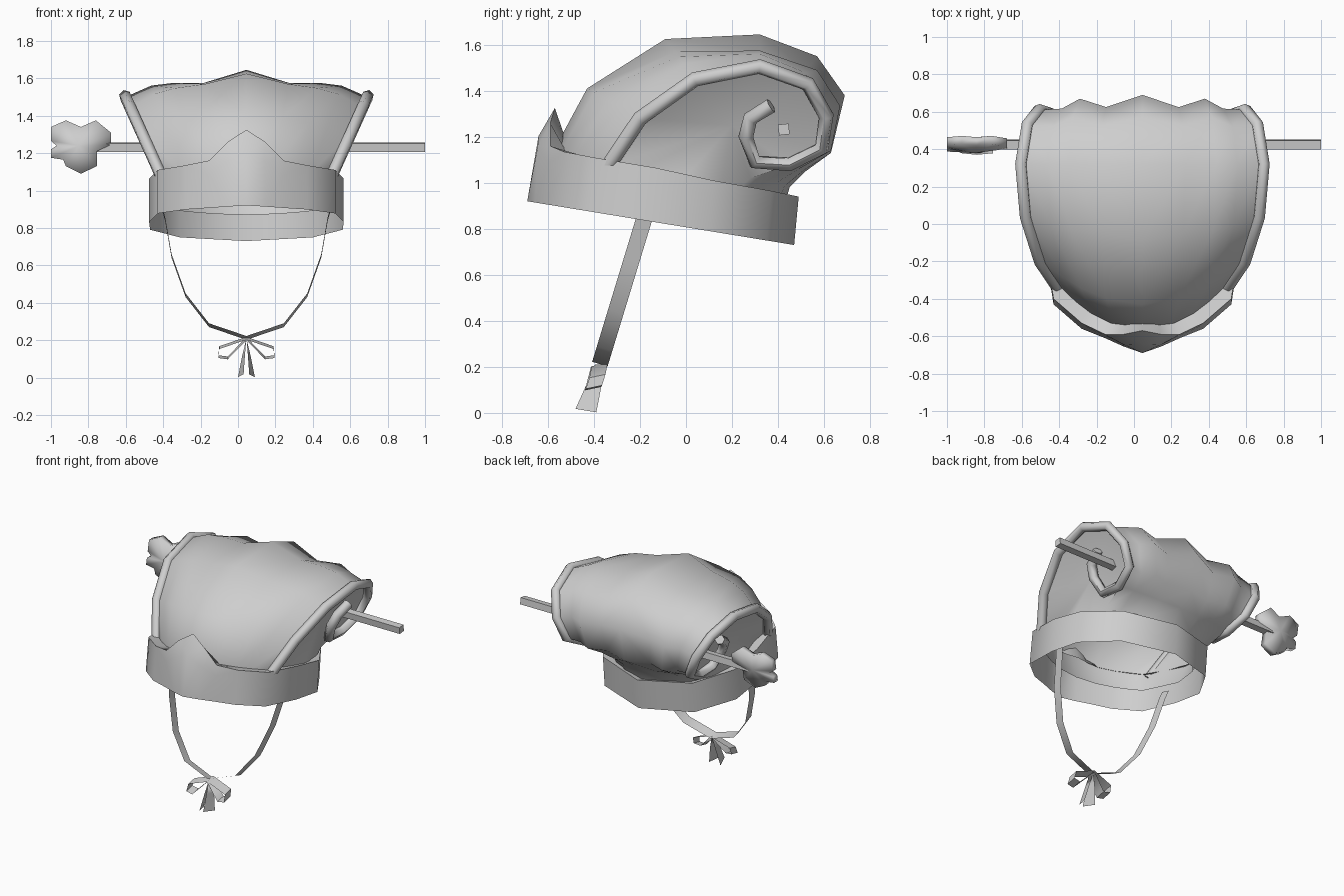
import bpy, bmesh
from mathutils import Vector

cube = bpy.data.objects.get("Cube")
if cube:
    bpy.data.objects.remove(cube, do_unlink=True)

CENTRE = 0.045  # the hat sits slightly off the middle of the pin

cloth = bpy.data.materials.new("plain grey")
cloth.use_nodes = True
cloth.diffuse_color = (0.62, 0.62, 0.62, 1)
cloth.node_tree.nodes["Principled BSDF"].inputs["Base Color"].default_value = (0.62, 0.62, 0.62, 1)


def finish(ob, mirror, angle):
    ob.data.materials.clear()
    ob.data.materials.append(cloth)
    bpy.ops.object.select_all(action='DESELECT')
    ob.select_set(True)
    bpy.context.view_layer.objects.active = ob
    bpy.ops.object.shade_smooth_by_angle(angle=angle)
    if mirror:
        ob.location.x = CENTRE
        mod = ob.modifiers.new("mirror", 'MIRROR')
        mod.merge_threshold = 0.001
    return ob


def make(name, bm, mirror=True, angle=0.8):
    bmesh.ops.remove_doubles(bm, verts=bm.verts, dist=0.0005)
    bmesh.ops.recalc_face_normals(bm, faces=bm.faces)
    mesh = bpy.data.meshes.new(name)
    bm.to_mesh(mesh)
    bm.free()
    ob = bpy.data.objects.new(name, mesh)
    bpy.context.collection.objects.link(ob)
    return finish(ob, mirror, angle)


def sheet(bm, rows):
    grid = [[bm.verts.new(p) for p in row] for row in rows]
    for a, b in zip(grid, grid[1:]):
        for i in range(len(a) - 1):
            bm.faces.new((a[i], a[i + 1], b[i + 1], b[i]))
    return grid


def tube(name, points, radius, resolution, mirror, tilt=0):
    curve = bpy.data.curves.new(name, 'CURVE')
    curve.dimensions = '3D'
    curve.bevel_depth = radius
    curve.bevel_resolution = resolution
    curve.use_fill_caps = True
    spline = curve.splines.new('POLY')
    spline.points.add(len(points) - 1)
    for sp, p in zip(spline.points, points):
        sp.co = (*p, 1)
        sp.tilt = tilt
    ob = bpy.data.objects.new(name, curve)
    bpy.context.collection.objects.link(ob)
    bpy.ops.object.select_all(action='DESELECT')
    ob.select_set(True)
    bpy.context.view_layer.objects.active = ob
    bpy.ops.object.convert(target='MESH')
    return finish(bpy.context.view_layer.objects.active, mirror, 1.1)


def ribbon(name, path, start_width, end_width=None):
    a = Vector(start_width) / 2
    b = Vector(end_width or start_width) / 2
    rows = []
    for i, p in enumerate(path):
        w = a.lerp(b, i / (len(path) - 1))
        rows.append((Vector(p) - w, Vector(p) + w))
    bm = bmesh.new()
    sheet(bm, rows)
    return make(name, bm)


def side_x(z):
    # the side panels lean outwards towards the top
    return max(0.42, 0.44 + 0.45 * (z - 1.07))


# Crown: middle profile and side profile as (y, z), from front hem over to back hem
middle = [(-0.53, 1.0), (-0.565, 1.16), (-0.43, 1.41), (-0.09, 1.625), (0.32, 1.645), (0.57, 1.55),
          (0.69, 1.38), (0.63, 1.13), (0.52, 1.05), (0.45, 0.98), (0.42, 0.87)]
side = [(-0.36, 0.98), (-0.34, 1.07), (-0.2, 1.28), (0.04, 1.45), (0.32, 1.505), (0.53, 1.43),
        (0.61, 1.29), (0.59, 1.15), (0.45, 1.08), (0.28, 1.02), (0.14, 0.9)]
# across the crown: position, share of the side profile, dip of the scalloped back
columns = [(0, 0, 0), (0.36, 0.5, 0.025), (0.62, 0.5, -0.02), (0.8, 0.6, 0.025), (1, 1, 0)]
rows = []
for r, ((my, mz), (sy, sz)) in enumerate(zip(middle, side)):
    fold = 1 if 4 <= r <= 7 else 0.5 if r == 3 else 0
    row = []
    for t, scallop, dip in columns:
        w = t * t * (1 - fold) + scallop * fold
        back = dip if 5 <= r <= 7 else 0
        row.append((side_x(sz) * t, my + (sy - my) * w - back, mz + (sz - mz) * w))
    rows.append(row)
bm = bmesh.new()
grid = sheet(bm, rows)
# recessed side panel
rim = [row[-1] for row in grid] + [bm.verts.new((0.485, -0.08, 0.94))]
hub = bm.verts.new((0.47, 0.2, 1.25))
for i, v in enumerate(rim):
    bm.faces.new((v, rim[(i + 1) % len(rim)], hub))
make("crown", bm, angle=1.0)

# Turned-up band with a pointed front: x, bottom y, top y, top z
band = [(0, -0.69, -0.57, 1.325), (0.1, -0.655, -0.59, 1.26), (0.2, -0.61, -0.59, 1.16),
        (0.325, -0.56, -0.53, 1.135), (0.475, -0.43, -0.4, 1.11), (0.52, -0.15, -0.13, 1.065),
        (0.515, 0.1, 0.12, 1.01), (0.355, 0.35, 0.37, 0.965), (0, 0.47, 0.49, 0.94)]
low, mid, top, lip = [], [], [], []
for x, yb, yt, zt in band:
    bottom = Vector((x, yb, 0.92 - 0.164 * (yb + 0.69)))
    crest = Vector((x, yt, zt))
    belly = bottom.lerp(crest, 0.7)
    if x < 0.15 and yb < 0:
        belly.y -= 0.035
    low.append(bottom)
    mid.append(belly)
    top.append(crest)
    # the lip closes the gap to the crown
    lip.append((x * 0.87, (yt + 0.05) * 0.87 - 0.05, 1.13 - 0.198 * (yt + 0.57)))
bm = bmesh.new()
sheet(bm, [low, mid, top, lip])
make("band", bm, angle=1.0)

# Piping that follows the crown edge and curls into a scroll
scroll = side[1:9] + [(0.3, 1.09), (0.26, 1.2), (0.28, 1.28), (0.37, 1.335)]
tube("scroll_piping", [(side_x(z) + 0.013, y, z) for y, z in scroll], 0.033, 1, True)

# Pin through the crown
tube("pin", [(-0.82, 0.425, 1.232), (1, 0.425, 1.232)], 0.033, 0, False, tilt=0.9)

# Flower on the end of the pin
outline = [(-1, 1.34), (-0.92, 1.375), (-0.84, 1.34), (-0.76, 1.375), (-0.68, 1.31), (-0.68, 1.245),
           (-0.755, 1.21), (-0.755, 1.13), (-0.84, 1.09), (-0.92, 1.13), (-0.935, 1.165),
           (-1, 1.175), (-1, 1.22), (-0.97, 1.24), (-1, 1.265)]


def petal_y(z, offset):
    return 0.42 + 0.2 * (z - 1.23) + offset


bm = bmesh.new()
closed = outline + outline[:1]
walls = sheet(bm, [[(x, petal_y(z, d), z) for x, z in closed] for d in (-0.022, 0.022)])
for ring, d in zip(walls, (-0.042, 0.042)):
    heart = bm.verts.new((-0.85, petal_y(1.24, d), 1.24))
    for a, b in zip(ring, ring[1:]):
        bm.faces.new((a, b, heart))
make("flower", bm, mirror=False, angle=1.7)

# Chin strap, from inside the band down to the knot
strap = [(0.45, 0.9), (0.435, 0.85), (0.4, 0.65), (0.325, 0.44), (0.2, 0.28), (0, 0.212)]
ribbon("chin_strap", [(x, -0.375 + 0.305 * (z - 0.21), z) for x, z in strap], (0, 0.067, -0.02))

# Bow loops and tails
ribbon("bow_loop", [(0, -0.375, 0.21), (0.145, -0.385, 0.16), (0.15, -0.4, 0.112),
                    (0.1, -0.405, 0.105), (0, -0.378, 0.208)], (0, 0.07, 0.015))
ribbon("bow_tail", [(0, -0.375, 0.21), (0.015, -0.4, 0.12), (0.03, -0.435, 0.01)],
       (0, 0.04, 0), (0.03, 0.09, -0.015))
